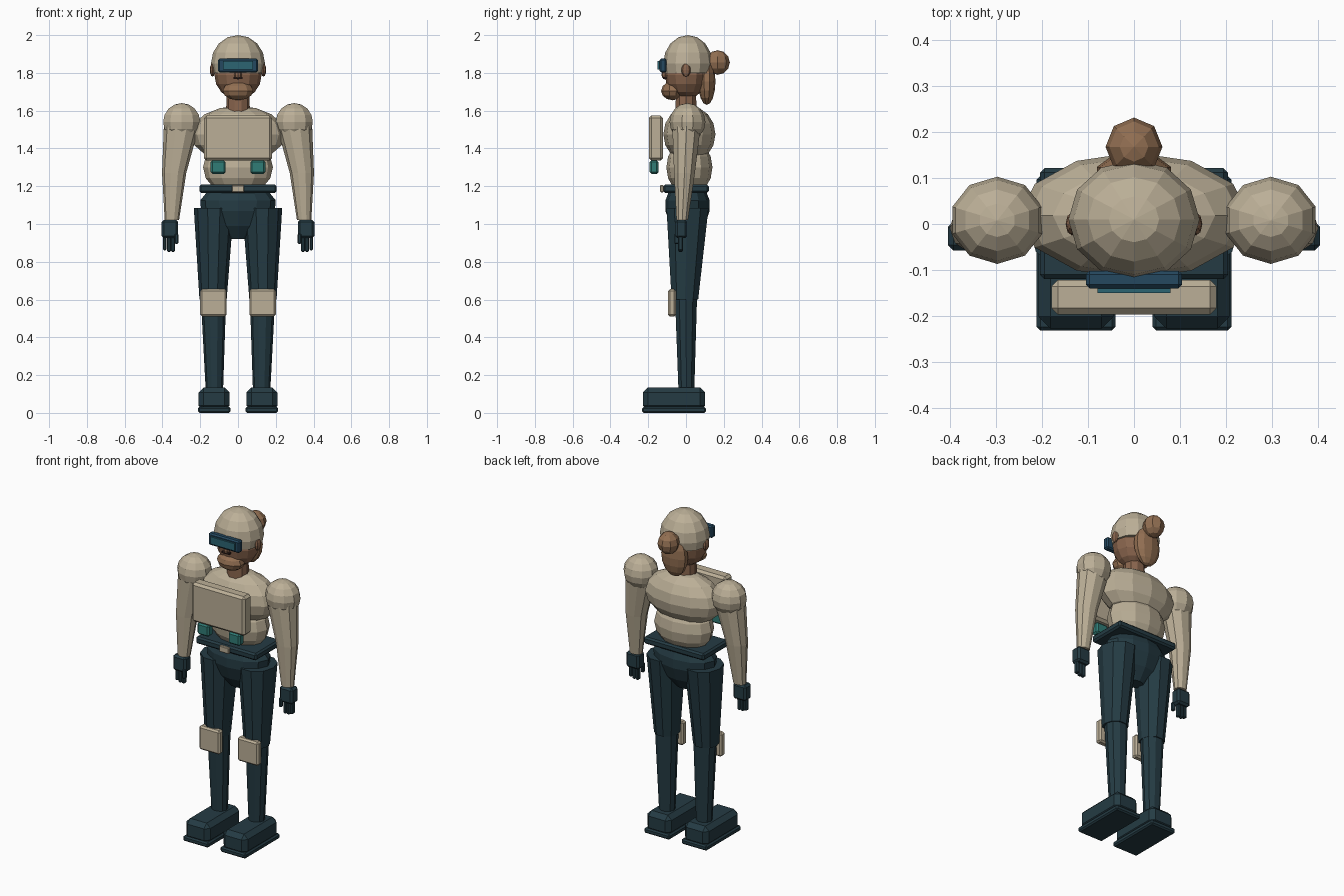
import bpy, bmesh, math
from mathutils import Vector, Matrix

if "Cube" in bpy.data.objects:
    bpy.data.objects.remove(bpy.data.objects["Cube"])


def material(name, rgb):
    m = bpy.data.materials.new(name)
    m.diffuse_color = (*rgb, 1)
    m.use_nodes = True
    m.node_tree.nodes["Principled BSDF"].inputs["Base Color"].default_value = m.diffuse_color
    return m


SAND = material("sand cloth", (0.50, 0.43, 0.31))
NAVY = material("dark navy", (0.018, 0.044, 0.057))
VISOR = material("visor blue", (0.018, 0.065, 0.115))
LENS = material("lens teal", (0.025, 0.13, 0.17))
TEAL = material("pouch teal", (0.03, 0.20, 0.18))
SKIN = material("skin brown", (0.25, 0.13, 0.075))
HAIR = material("hair brown", (0.29, 0.16, 0.085))
DARK = material("mouth dark", (0.03, 0.015, 0.012))


def finish(name, bm, mat):
    bmesh.ops.recalc_face_normals(bm, faces=bm.faces)
    me = bpy.data.meshes.new(name)
    bm.to_mesh(me)
    bm.free()
    me.materials.append(mat)
    ob = bpy.data.objects.new(name, me)
    bpy.context.collection.objects.link(ob)
    return ob


def ellipsoid(name, centre, radii, mat, seg=12, rings=8, cut_z=None):
    bm = bmesh.new()
    bmesh.ops.create_uvsphere(bm, u_segments=seg, v_segments=rings, radius=1)
    bm.transform(Matrix.Translation(centre) @ Matrix.Diagonal((*radii, 1)))
    if cut_z is not None:
        res = bmesh.ops.bisect_plane(bm, geom=bm.verts[:] + bm.edges[:] + bm.faces[:],
                                     plane_co=(0, 0, cut_z), plane_no=(0, 0, -1), clear_outer=True)
        rim = [e for e in res["geom_cut"] if isinstance(e, bmesh.types.BMEdge)]
        bmesh.ops.edgeloop_fill(bm, edges=rim)
    return finish(name, bm, mat)


def box(name, x, y, z, mat, bevel=0.012):
    """Bevelled box given by its ranges on each axis."""
    bm = bmesh.new()
    bmesh.ops.create_cube(bm, size=1)
    lo, hi = Vector((x[0], y[0], z[0])), Vector((x[1], y[1], z[1]))
    if lo.x > hi.x:
        lo.x, hi.x = hi.x, lo.x
    bm.transform(Matrix.Translation((lo + hi) / 2) @ Matrix.Diagonal((*(hi - lo), 1)))
    if bevel:
        bmesh.ops.bevel(bm, geom=bm.edges[:], offset=bevel, segments=1, affect='EDGES')
    return finish(name, bm, mat)


def loft(name, rings, mat, seg=10):
    """Skin horizontal elliptical rings (x, y, z, rx, ry)."""
    bm = bmesh.new()
    loops = []
    for x, y, z, rx, ry in rings:
        loops.append([bm.verts.new((x + rx * math.cos(a), y + ry * math.sin(a), z))
                      for a in (2 * math.pi * i / seg for i in range(seg))])
    for a, b in zip(loops, loops[1:]):
        for i in range(seg):
            j = (i + 1) % seg
            bm.faces.new((a[i], a[j], b[j], b[i]))
    bm.faces.new(loops[0])
    bm.faces.new(loops[-1])
    return finish(name, bm, mat)


# Head
ellipsoid("face", (0, 0, 1.79), (0.125, 0.112, 0.13), SKIN)
ellipsoid("beard", (0, -0.07, 1.705), (0.085, 0.062, 0.05), HAIR, 10, 6)
ellipsoid("helmet", (0, 0.01, 1.85), (0.143, 0.13, 0.15), SAND, cut_z=1.80)
ellipsoid("nose", (0, -0.11, 1.79), (0.02, 0.02, 0.025), SKIN, 8, 6)
box("mouth", (-0.025, 0.025), (-0.122, -0.10), (1.768, 1.778), DARK, 0)
loft("neck", [(0, 0, 1.56, 0.065, 0.06), (0, 0, 1.72, 0.058, 0.055)], SKIN)
ellipsoid("hair_back", (0, 0.11, 1.755), (0.085, 0.046, 0.125), HAIR, 10, 8)
ellipsoid("hair_bun", (0, 0.168, 1.855), (0.062, 0.064, 0.065), HAIR, 8, 6)
box("visor", (-0.105, 0.105), (-0.14, -0.102), (1.803, 1.876), VISOR, 0.008)
box("visor_lens", (-0.08, 0.08), (-0.150, -0.139), (1.818, 1.862), LENS, 0)

# Torso
ellipsoid("chest", (0, 0.018, 1.475), (0.25, 0.138, 0.15), SAND)
ellipsoid("abdomen", (0, 0.018, 1.30), (0.185, 0.122, 0.15), SAND)
box("chest_pack", (-0.18, 0.18), (-0.197, -0.122), (1.335, 1.575), SAND, 0.014)
box("belt", (-0.205, 0.205), (-0.12, 0.122), (1.165, 1.208), NAVY, 0.01)
box("buckle", (-0.033, 0.033), (-0.137, -0.118), (1.168, 1.206), SAND, 0.004)
loft("pelvis", [(0, 0.008, 1.168, 0.165, 0.10), (0, 0.008, 1.125, 0.20, 0.117),
                (0, 0.008, 1.07, 0.195, 0.117), (0, 0.008, 0.99, 0.13, 0.09),
                (0, 0.008, 0.92, 0.05, 0.04)], NAVY, 12)

# Mirrored parts
for side, s in (("left", 1), ("right", -1)):
    ellipsoid(side + "_ear", (s * 0.135, 0, 1.815), (0.014, 0.025, 0.035), SKIN, 8, 6)
    box(side + "_pouch", (s * 0.065, s * 0.145), (-0.192, -0.145), (1.265, 1.337), TEAL, 0.01)

    # Arm
    ellipsoid(side + "_shoulder", (s * 0.298, 0.008, 1.54), (0.103, 0.095, 0.10), SAND, 10, 8)
    loft(side + "_arm", [(s * 0.297, 0.003, 1.53, 0.095, 0.08),
                         (s * 0.338, -0.008, 1.27, 0.064, 0.058),
                         (s * 0.350, -0.02, 1.02, 0.038, 0.032)], SAND)
    box(side + "_glove", (s * 0.317, s * 0.405), (-0.058, 0.006), (0.925, 1.022), NAVY, 0.012)
    for i in range(3):
        x = 0.334 + i * 0.022
        drop = 0.008 if i == 2 else 0
        box(f"{side}_finger_{i + 1}", (s * x, s * (x + 0.02)), (-0.042, -0.015),
            (0.853 + drop, 0.935), NAVY, 0.005)
    box(side + "_thumb", (s * 0.316, s * 0.336), (-0.062, -0.038), (0.895, 0.95), NAVY, 0.005)

    # Leg
    loft(side + "_thigh", [(s * 0.128, 0.008, 1.085, 0.106, 0.117),
                           (s * 0.132, -0.006, 0.60, 0.072, 0.074)], NAVY)
    loft(side + "_shin", [(s * 0.13, 0, 0.63, 0.068, 0.062),
                          (s * 0.125, 0.002, 0.12, 0.046, 0.044)], NAVY)
    box(side + "_knee_pad", (s * 0.06, s * 0.20), (-0.095, -0.053), (0.51, 0.655), SAND, 0.01)

    # Boot
    box(side + "_boot", (s * 0.045, s * 0.208), (-0.228, 0.10), (0.012, 0.135), NAVY, 0.026)
    box(side + "_sole", (s * 0.040, s * 0.212), (-0.232, 0.105), (0, 0.032), NAVY, 0.008)
